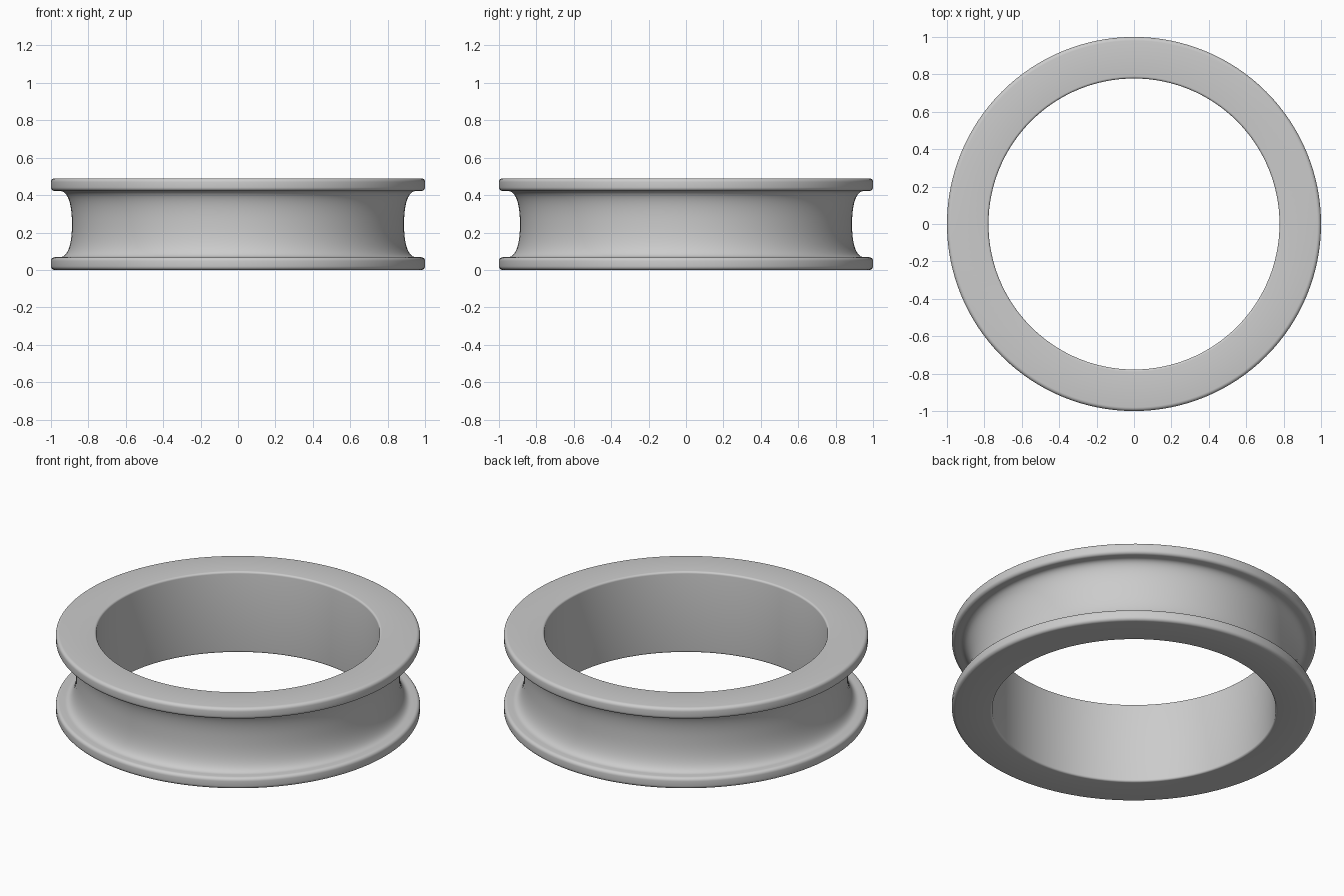
import bpy, bmesh
from math import sin, cos, pi, radians

cube = bpy.data.objects.get("Cube")
if cube:
    bpy.data.objects.remove(cube, do_unlink=True)

HEIGHT, FLANGE = 0.49, 0.068
MID = HEIGHT / 2
INNER, OUTER, GROOVE = 0.778, 1.0, 0.888
SEGMENTS = 128

grey = bpy.data.materials.new("plain grey")
grey.use_nodes = True
colour = (0.6, 0.6, 0.6, 1)
grey.diffuse_color = colour
grey.node_tree.nodes["Principled BSDF"].inputs["Base Color"].default_value = colour


def fillet(cx, cz, r, start, end, steps=5):
    """Points on a rounded corner, angles in degrees."""
    angles = [radians(start + (end - start) * i / steps) for i in range(steps + 1)]
    return [(cx + r * cos(a), cz + r * sin(a)) for a in angles]


# Lower half of the section: bore, flange rim, then half of the groove
bore, rim = 0.012, 0.02
half = fillet(INNER + bore, bore, bore, 180, 270)
half += fillet(OUTER - rim, rim, rim, 270, 360)
half += fillet(OUTER - rim, FLANGE - rim, rim, 0, 90)
lip, depth = 0.955, MID - FLANGE
for i in range(17):
    a = pi / 2 * i / 16
    half.append((lip - (lip - GROOVE) * sin(a) ** 0.85,
                 MID - depth * cos(a) ** 0.85 if i < 16 else MID))
section = half + [(r, HEIGHT - z) for r, z in reversed(half[:-1])]

# Revolve the closed section into a grooved ring
bm = bmesh.new()
rings = []
for s in range(SEGMENTS):
    a = 2 * pi * s / SEGMENTS
    rings.append([bm.verts.new((r * cos(a), r * sin(a), z)) for r, z in section])
n = len(section)
for s in range(SEGMENTS):
    here, after = rings[s], rings[(s + 1) % SEGMENTS]
    for i in range(n):
        j = (i + 1) % n
        bm.faces.new((here[i], after[i], after[j], here[j]))
bmesh.ops.recalc_face_normals(bm, faces=bm.faces)

mesh = bpy.data.meshes.new("grooved_ring")
bm.to_mesh(mesh)
bm.free()
mesh.materials.append(grey)
ring = bpy.data.objects.new("grooved_ring", mesh)
bpy.context.collection.objects.link(ring)

bpy.context.view_layer.objects.active = ring
ring.select_set(True)
bpy.ops.object.shade_smooth_by_angle(angle=radians(40))
